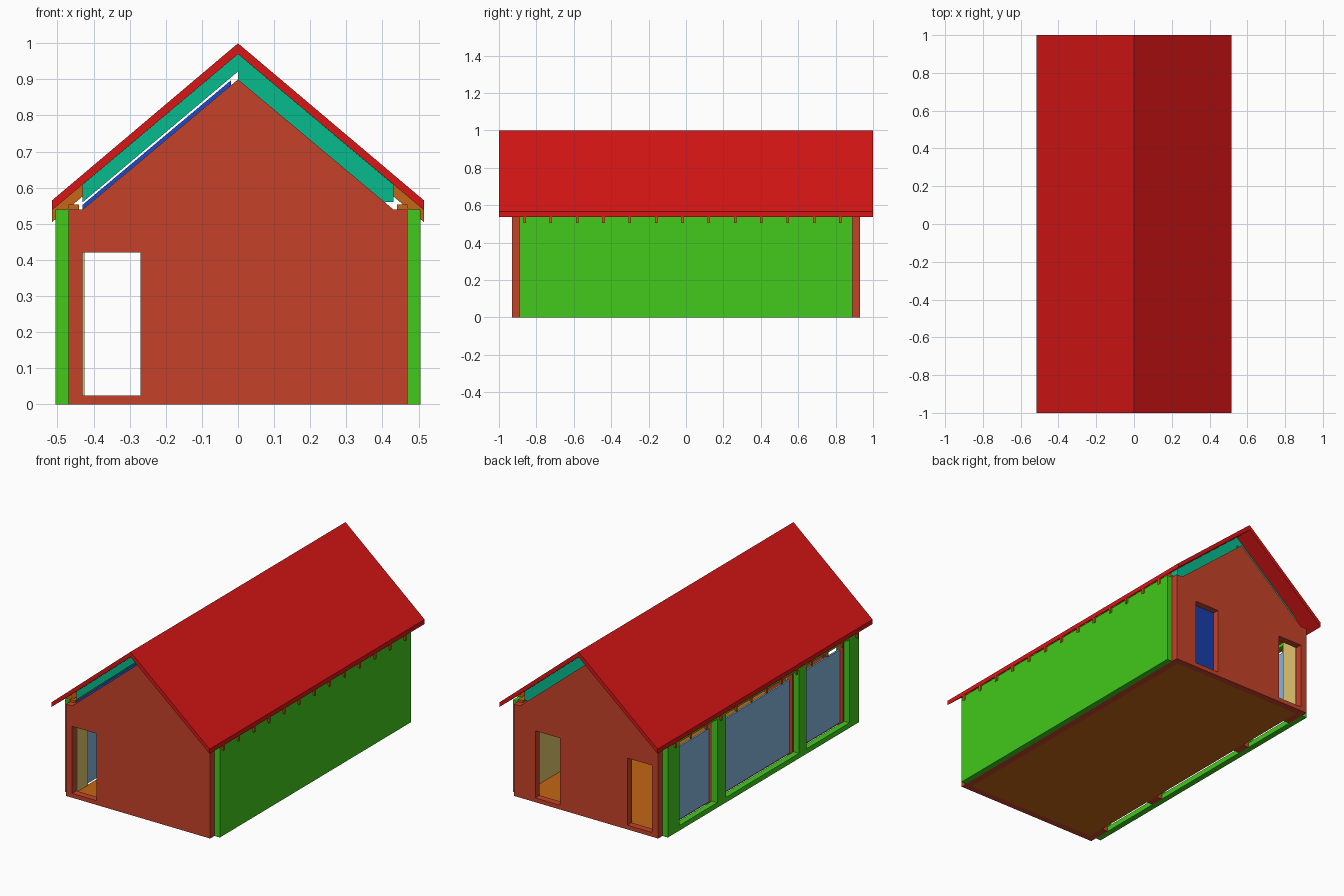
import bpy, bmesh
from mathutils import Vector

if "Cube" in bpy.data.objects:
    bpy.data.objects.remove(bpy.data.objects["Cube"])


def mat(name, r, g, b):
    m = bpy.data.materials.new(name)
    m.diffuse_color = tuple((c / 255) ** 2.2 for c in (r, g, b)) + (1,)
    m.use_nodes = True
    m.node_tree.nodes["Principled BSDF"].inputs["Base Color"].default_value = m.diffuse_color
    return m


RED = mat("roof_red", 215, 28, 28)
BRICK = mat("brick", 196, 68, 45)
GREEN = mat("green", 68, 200, 33)
TEAL = mat("teal", 14, 185, 140)
BLUE = mat("blue", 35, 75, 200)
ORANGE = mat("orange", 195, 102, 28)
YELLOW = mat("yellow", 222, 195, 110)
GLASS = mat("glass", 130, 180, 220)


def panel(name, loops, axis, a, b, m):
    """Extrude an outline (first loop) with holes (other loops) along x or y."""
    bm = bmesh.new()
    edges = []
    for loop in loops:
        vs = [bm.verts.new((a, p, z) if axis == 'x' else (p, a, z)) for p, z in loop]
        edges += [bm.edges.new((vs[i], vs[i - 1])) for i in range(len(vs))]
    bmesh.ops.triangle_fill(bm, edges=edges, use_beauty=True)
    ext = bmesh.ops.extrude_face_region(bm, geom=bm.faces[:], use_keep_orig=True)
    moved = [v for v in ext["geom"] if isinstance(v, bmesh.types.BMVert)]
    d = Vector((b - a, 0, 0)) if axis == 'x' else Vector((0, b - a, 0))
    bmesh.ops.translate(bm, verts=moved, vec=d)
    bmesh.ops.recalc_face_normals(bm, faces=bm.faces[:])
    me = bpy.data.meshes.new(name)
    bm.to_mesh(me)
    bm.free()
    me.materials.append(m)
    ob = bpy.data.objects.new(name, me)
    bpy.context.collection.objects.link(ob)
    return ob


def rect(p0, p1, z0, z1):
    return [(p0, z0), (p1, z0), (p1, z1), (p0, z1)]


def box(name, x0, x1, y0, y1, z0, z1, m):
    return panel(name, [rect(x0, x1, z0, z1)], 'y', y0, y1, m)


# gable walls with doorways
gable = [(-.47, 0), (.47, 0), (.47, .54), (.43, .54), (0, .9), (-.43, .54), (-.47, .54)]
door_left = rect(-.43, -.27, .025, .42)
door_right = rect(.17, .33, .025, .42)
panel("front_wall", [gable, door_left], 'y', -.93, -.89, BRICK)
panel("back_wall", [gable, door_left, door_right], 'y', .89, .93, BRICK)

# floor slab
box("floor", -.43, .43, -.89, .89, 0, .02, ORANGE)

# solid right wall: cladding, inner leaf, lining
box("right_cladding", .47, .505, -.89, .89, 0, .54, GREEN)
box("right_inner_leaf", .43, .47, -.89, .89, 0, .54, BRICK)
box("right_lining", .42, .43, -.89, .89, .02, .54, YELLOW)

# glazed left wall: green frame with three openings
bays = [(-.80, -.40), (-.33, .35), (.43, .78)]
panel("left_frame", [rect(-.89, .89, 0, .54)] + [rect(a, b, .03, .52) for a, b in bays],
      'x', -.505, -.47, GREEN)
for a, b in bays:
    box("window_glass", -.45, -.44, a, b, .02, .45, GLASS)
for a, b in [(-.89, -.79), (-.40, -.32), (.35, .43), (.78, .89)]:
    box("left_post", -.47, -.43, a, b, 0, .54, BRICK)
    box("left_post_lining", -.43, -.425, a, b, .02, .54, YELLOW)

# roof covering
for s, side in ((-1, "left"), (1, "right")):
    panel(side + "_roof", [[(0, 1), (s * .515, .565), (s * .515, .538), (0, .97)]],
          'y', -1, 1, RED)
    # rafters with exposed tails
    for i in range(13):
        y = -.863 + i * .1407
        panel(side + "_rafter", [[(0, .97), (s * .515, .538), (s * .515, .505), (0, .935)]],
              'y', y - .007, y + .007, ORANGE)
    # wall plates
    box(side + "_wall_plate", min(s * .44, s * .47), max(s * .44, s * .47),
        -.89, .89, .54, .553, ORANGE)

# roof insulation and left ceiling board
panel("left_insulation", [[(0, .97), (-.43, .609), (-.43, .56), (0, .922)]], 'y', -.89, .89, TEAL)
panel("right_insulation", [[(0, .97), (.43, .609), (.43, .56), (.4, .56), (0, .895)]],
      'y', -.89, .89, TEAL)
panel("left_ceiling", [[(-.02, .897), (-.43, .553), (-.43, .54), (-.02, .883)]],
      'y', -.89, .89, BLUE)
